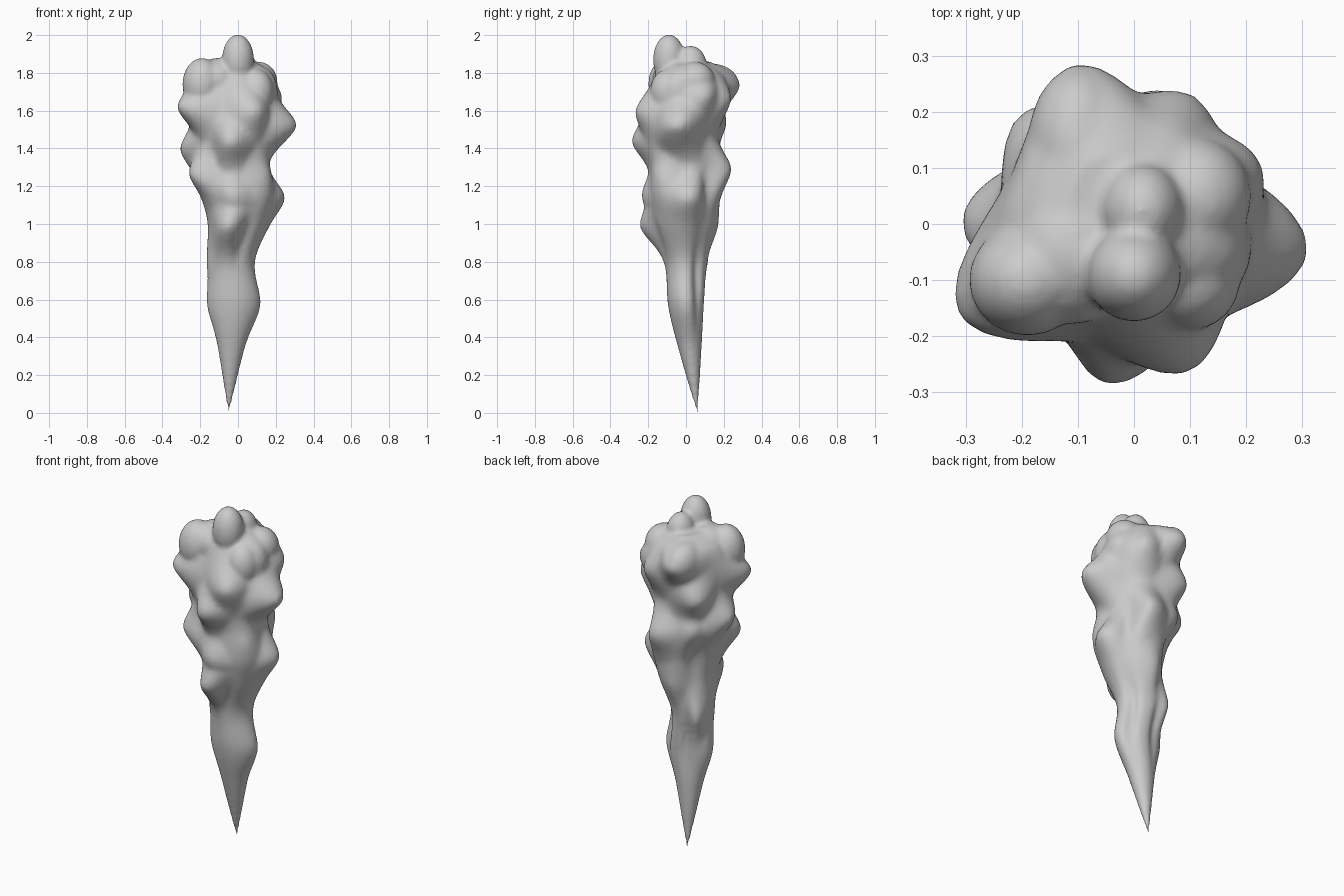
import bpy, bmesh
from math import sin, cos, pi, atan2, exp, hypot
from mathutils import Matrix, Vector

if "Cube" in bpy.data.objects:
    bpy.data.objects.remove(bpy.data.objects["Cube"])

# Core profile: z, centre x, centre y, radius x, radius y
CORE = [
    (0.0, -.05, .06, .003, .003), (.35, -.035, .02, .072, .063),
    (.57, -.02, .0, .125, .095), (.8, -.035, .0, .125, .11),
    (1.0, .0, -.01, .16, .16), (1.14, .005, -.01, .19, .185),
    (1.3, -.03, .0, .185, .185), (1.45, -.015, -.025, .20, .19),
    (1.6, -.02, -.01, .215, .195), (1.75, -.03, .01, .20, .18),
    (1.82, -.03, .01, .17, .15), (1.86, -.03, .0, .10, .09),
]
# Bulge peaks on the sides: x, y, z
BULGES = [
    (-.165, 0, .57), (-.165, -.02, .8), (.12, .01, .57), (-.06, -.245, .98),
    (-.14, .125, .8), (-.02, .17, .98), (.25, .02, 1.14), (-.04, -.235, 1.15),
    (.16, -.15, 1.27), (.07, .238, 1.29), (-.25, -.16, 1.26), (-.17, .17, 1.34),
    (-.31, .01, 1.4), (-.05, -.29, 1.43), (.315, -.05, 1.52), (-.2, .2, 1.52),
    (.10, -.265, 1.6), (-.315, -.165, 1.62), (.10, .235, 1.66),
    (.225, .115, 1.68), (-.11, .288, 1.74), (.2, -.08, 1.74),
]
# Soft vertical grooves: angle, z, depth, length
GROOVES = [
    (.55, .72, .03, .22), (2.0, .72, .03, .22), (-1.3, .95, .03, .12),
    (2.4, 1.15, .03, .15), (.7, 1.2, .03, .15), (-2.1, 1.38, .03, .1),
]


def core_at(z):
    """Smooth Catmull-Rom reading of the core profile."""
    i = max(k for k in range(len(CORE) - 1) if z >= CORE[k][0])
    a, b = CORE[i], CORE[i + 1]
    p, q = CORE[max(i - 1, 0)], CORE[min(i + 2, len(CORE) - 1)]
    h = b[0] - a[0]
    t = (z - a[0]) / h
    out = []
    for j in range(1, 5):
        m0 = (b[j] - p[j]) / (b[0] - p[0]) * h
        m1 = (q[j] - a[j]) / (q[0] - a[0]) * h
        out.append((2*t**3 - 3*t*t + 1) * a[j] + (t**3 - 2*t*t + t) * m0
                   + (3*t*t - 2*t**3) * b[j] + (t**3 - t*t) * m1)
    return out


def base_radius(ang, z):
    cx, cy, rx, ry = core_at(z)
    return rx * ry / hypot(ry * cos(ang), rx * sin(ang))


def turn(a, b):
    return abs((a - b + pi) % (2 * pi) - pi)


# Turn each peak into an angle, height and extra radius
peaks = []
for x, y, z in BULGES:
    cx, cy, _, _ = core_at(z)
    ang = atan2(y - cy, x - cx)
    peaks.append((ang, z, hypot(x - cx, y - cy) - base_radius(ang, z)))


def radius(ang, z):
    extra = 0
    for a, pz, amp in peaks:
        d = hypot(turn(ang, a) / .46, (z - pz) / .115)
        extra = max(extra, amp * exp(-d ** 1.7))
    for a, gz, depth, length in GROOVES:
        extra -= depth * exp(-(turn(ang, a) / .25) ** 2 - ((z - gz) / length) ** 2)
    return base_radius(ang, z) + extra


# Tapered lumpy body
bm = bmesh.new()
SIDES, ROWS = 48, 70
rings = []
for i in range(ROWS + 1):
    z = 1.86 * i / ROWS
    cx, cy, _, _ = core_at(z)
    rings.append([])
    for k in range(SIDES):
        ang = 2 * pi * k / SIDES
        r = radius(ang, z)
        rings[-1].append(bm.verts.new((cx + r * cos(ang), cy + r * sin(ang), z)))
for lo, hi in zip(rings, rings[1:]):
    for k in range(SIDES):
        n = (k + 1) % SIDES
        bm.faces.new((lo[k], lo[n], hi[n], hi[k]))
bm.faces.new(rings[0][::-1])
bm.faces.new(rings[-1])


# Rounded lobes around the crown: centre, radii, tilt about x
def lobe(centre, radii, tilt=0):
    m = (Matrix.Translation(Vector(centre)) @ Matrix.Rotation(tilt, 4, 'X')
         @ Matrix.Diagonal((*radii, 1)))
    bmesh.ops.create_icosphere(bm, subdivisions=3, radius=1, matrix=m)


lobe((.0, -.09, 1.87), (.085, .085, .135))            # top knob, front
lobe((.015, .025, 1.84), (.075, .085, .105))          # top knob, back
lobe((-.19, -.10, 1.74), (.105, .10, .14))            # front left
lobe((-.11, -.05, 1.76), (.12, .13, .12))             # front left, inner
lobe((-.10, .14, 1.74), (.09, .14, .11))              # back
lobe((.11, .05, 1.75), (.10, .105, .11))              # right
lobe((.10, -.10, 1.70), (.09, .09, .12))              # front right

mesh = bpy.data.meshes.new("lumpy_spike")
bm.to_mesh(mesh)
bm.free()
body = bpy.data.objects.new("lumpy_spike", mesh)
bpy.context.collection.objects.link(body)

# Fuse everything into one soft skin
fuse = body.modifiers.new("fuse", 'REMESH')
fuse.mode = 'VOXEL'
fuse.voxel_size = .012
fuse.use_smooth_shade = True
soft = body.modifiers.new("soften", 'SMOOTH')
soft.factor = .5
soft.iterations = 6
